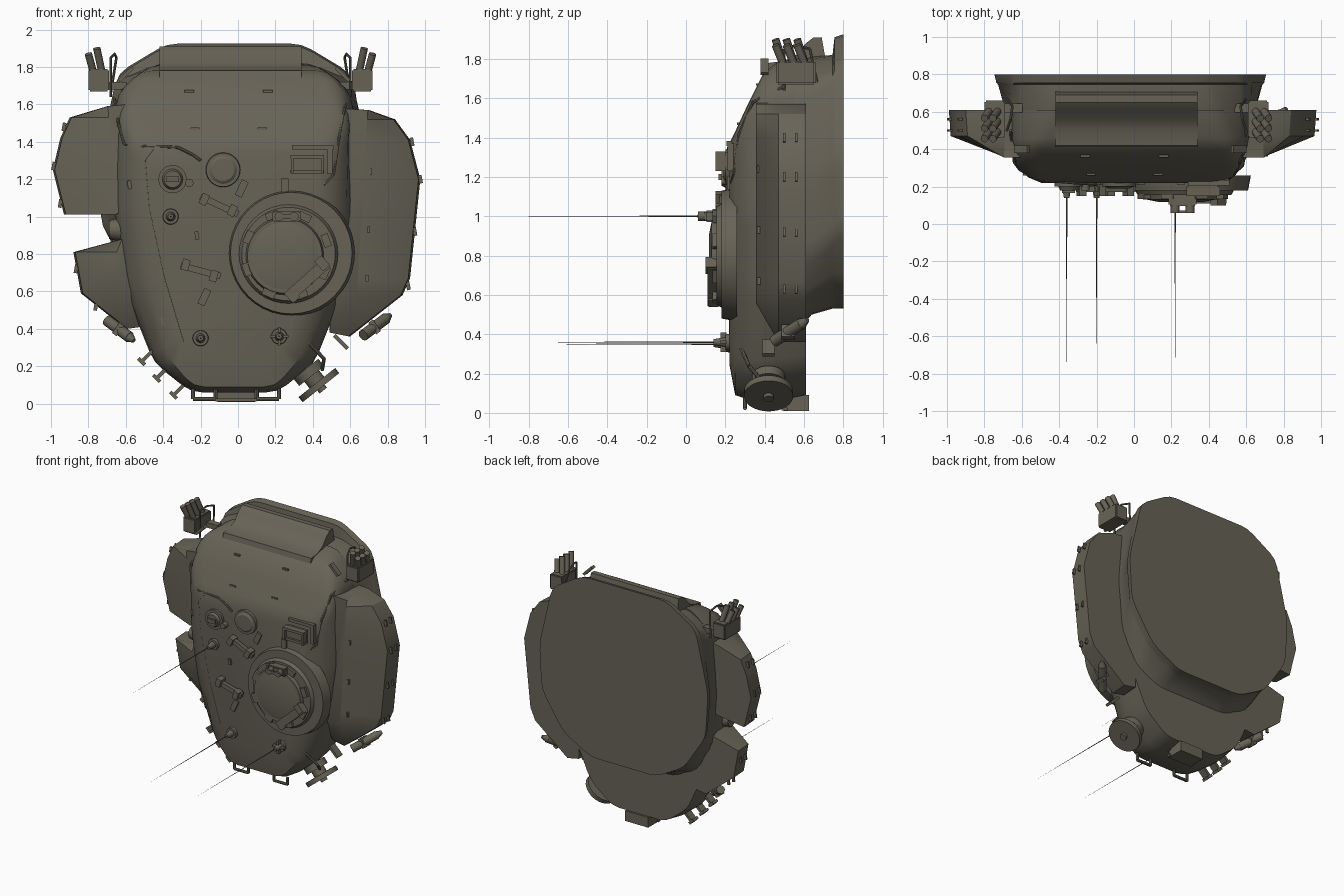
import bpy, bmesh, math
from mathutils import Matrix, Vector

cube = bpy.data.objects.get("Cube")
if cube:
    bpy.data.objects.remove(cube, do_unlink=True)

OLIVE = (0.135, 0.124, 0.094, 1)
paint = bpy.data.materials.new("olive drab paint")
paint.use_nodes = True
paint.diffuse_color = OLIVE
bsdf = paint.node_tree.nodes["Principled BSDF"]
bsdf.inputs["Base Color"].default_value = OLIVE
bsdf.inputs["Roughness"].default_value = 0.8
parts = []


def finish(name, bm):
    bmesh.ops.recalc_face_normals(bm, faces=bm.faces)
    mesh = bpy.data.meshes.new(name)
    bm.to_mesh(mesh)
    bm.free()
    mesh.materials.append(paint)
    ob = bpy.data.objects.new(name, mesh)
    bpy.context.collection.objects.link(ob)
    parts.append(ob)
    return ob


def loft(name, layers):
    """Skin a stack of (depth, outline) sections and cap both ends."""
    bm = bmesh.new()
    rings = [[bm.verts.new((x, y, z)) for x, z in pts] for y, pts in layers]
    n = len(rings[0])
    for a, b in zip(rings, rings[1:]):
        for i in range(n):
            j = (i + 1) % n
            bm.faces.new((a[i], a[j], b[j], b[i]))
    bm.faces.new(rings[0])
    bm.faces.new(rings[-1])
    return finish(name, bm)


def add_rod(bm, p, q, r, r2=None, sides=16):
    p, q = Vector(p), Vector(q)
    turn = (q - p).to_track_quat('Z', 'Y').to_matrix().to_4x4()
    bmesh.ops.create_cone(bm, cap_ends=True, segments=sides, radius1=r,
                          radius2=r if r2 is None else r2, depth=(q - p).length,
                          matrix=Matrix.Translation((p + q) / 2) @ turn)


def rod(name, p, q, r, r2=None, sides=16):
    bm = bmesh.new()
    add_rod(bm, p, q, r, r2, sides)
    return finish(name, bm)


def pipe(name, pts, r):
    bm = bmesh.new()
    for p, q in zip(pts, pts[1:]):
        add_rod(bm, p, q, r, sides=8)
    return finish(name, bm)


def disc(name, x, z, r, back, front, r2=None, sides=32):
    return rod(name, (x, back, z), (x, front, z), r, r2, sides)


def box(name, centre, size, roll=0, bevel=0):
    bm = bmesh.new()
    m = Matrix.Translation(centre) @ Matrix.Rotation(-math.radians(roll), 4, 'Y')
    bmesh.ops.create_cube(bm, size=1, matrix=m @ Matrix.Diagonal((*size, 1)))
    if bevel:
        bmesh.ops.bevel(bm, geom=bm.edges[:], offset=bevel, segments=2, affect='EDGES')
    return finish(name, bm)


def rounded(half, reach, mid=-0.02):
    """Mirror a half outline and round each corner within a fixed reach."""
    pts = [Vector((mid + x, z)) for x, z in half]
    pts += [Vector((mid - x, z)) for x, z in reversed(half)]
    out = []
    for i, p in enumerate(pts):
        before, after = pts[i - 1] - p, pts[(i + 1) % len(pts)] - p
        a = p + before * min(0.4, reach / before.length)
        b = p + after * min(0.4, reach / after.length)
        out += [a, (a + b + p * 2) / 4, b]
    return out


# Armoured shell: roof, sloped nose plate and side walls
shell = [
    (.22, [(.2, .25), (.28, .33), (.38, .68), (.46, 1.05), (.48, 1.3), (.45, 1.37)]),
    (.25, [(.22, .09), (.35, .24), (.46, .64), (.53, 1), (.55, 1.37), (.52, 1.43)]),
    (.31, [(.23, .07), (.4, .22), (.54, .62), (.6, 1), (.61, 1.48), (.56, 1.56)]),
    (.395, [(.23, .06), (.42, .21), (.58, .62), (.64, 1.05), (.62, 1.62), (.54, 1.73)]),
    (.46, [(.23, .06), (.43, .22), (.59, .62), (.65, 1.1), (.63, 1.65), (.5, 1.78)]),
    (.61, [(.23, .09), (.42, .24), (.59, .62), (.66, 1.1), (.63, 1.66), (.45, 1.81)]),
]
loft("turret_shell", [(y, rounded(h, .06)) for y, h in shell])

# Collar flaring out to the flat base
collar = [
    (.55, [(.3, .4), (.5, .53), (.62, .8), (.66, 1.2), (.63, 1.65), (.45, 1.78)]),
    (.64, [(.3, .5), (.51, .59), (.65, .82), (.68, 1.2), (.64, 1.67), (.44, 1.81)]),
    (.745, [(.3, .53), (.52, .66), (.68, .9), (.71, 1.25), (.64, 1.72), (.4, 1.82)]),
    (.755, [(.29, .53), (.52, .66), (.69, .92), (.72, 1.27), (.63, 1.75), (.37, 1.91)]),
    (.8, [(.28, .53), (.52, .66), (.71, .95), (.73, 1.3), (.62, 1.77), (.36, 1.925)]),
]
loft("base_collar", [(y, rounded(h, .06)) for y, h in collar])

# Gun mantlet cover: a concave ramp extruded across the nose
ramp = [(.41, 1.74), (.42, 1.78), (.5, 1.79), (.56, 1.82), (.61, 1.88), (.65, 1.91),
        (.69, 1.91), (.72, 1.74)]
bm = bmesh.new()
ends = [[bm.verts.new((x, y, z)) for y, z in ramp] for x in (-.42, .34)]
for i in range(len(ramp)):
    j = (i + 1) % len(ramp)
    bm.faces.new((ends[0][i], ends[0][j], ends[1][j], ends[1][i]))
for e in ends:
    bm.faces.new(e)
finish("mantlet_cover", bm)


# Side stowage boxes: inner edge proud, outer edge chamfered back
def side_box(name, side, outline):
    inner = [(side * min(x, .6 + .06 * z), z + (.2 if z < .45 else 0)) for x, z in outline]
    outer = [(side * (x - .01), z) for x, z in outline]
    back = [(side * x, z) for x, z in outline]
    loft(name, [(.355, inner), (.47, outer), (.61, back)])


side_box("left_stowage_box", 1, [(.5, 1.58), (.7, 1.57), (.84, 1.52), (.92, 1.41),
                                 (.975, 1.2), (.92, .67), (.88, .58), (.6, .36), (.5, .38)])
side_box("right_front_stowage_box", -1, [(.5, 1.61), (.7, 1.59), (.9, 1.53), (.95, 1.42),
                                         (.99, 1.25), (.93, 1.01), (.5, 1.07)])
side_box("right_rear_stowage_box", -1, [(.5, .9), (.62, .88), (.88, .81), (.84, .59),
                                        (.6, .4), (.46, .42)])

# Latches on the box rims and front faces
for x, z in [(.975, 1.2), (.93, 1.4), (.945, .92), (.91, .63), (-.985, 1.27),
             (-.93, 1.48), (-.95, 1.07), (-.865, .72), (-.76, .52)]:
    for y in (.5, .56):
        box("latch", (x, y, z), (.02, .012, .045), 10 if x > 0 else -10)
for x, z in [(.71, 1.24), (.7, .93), (.69, .67)]:
    box("panel_catch", (x, .37, z), (.014, .02, .035))

# Smoke launchers with tube clusters, guard loops and wiring
for side in (-1, 1):
    cx = side * .705 - .04
    box("launcher_box", (cx, .56, 1.73), (.11, .2, .12), bevel=.008)
    box("launcher_arm", (cx - side * .09, .62, 1.7), (.12, .05, .04))
    for i in range(3):
        for k in range(2):
            x, y = cx + side * (.045 * k - .02), .5 + .055 * i
            rod("launcher_tube", (x, y, 1.76), (x + side * .03, y - .045, 1.9 - .03 * k), .02)
    gx = side * .64 - .04
    pipe("guard_loop", [(gx, .5, 1.64), (gx, .5, 1.85), (gx - side * .02, .56, 1.87),
                        (gx - side * .03, .63, 1.85), (gx, .67, 1.66)], .007)
    box("lifting_eye", (side * .58 - .02, .4, 1.76), (.1, .04, .02), -side * 45)
    # Nose plate foot holds
    for x, z, y in [(.21, 1.67, .365), (.18, 1.47, .27)]:
        box("nose_step", (side * x - .05, y, z), (.05, .02, .012))

# Commander's cupola with hatch, periscopes and gun rail
disc("cupola_skirt", .285, .805, .34, .26, .18, .325, 40)
disc("cupola_ring", .27, .8, .27, .19, .155, .25, 40)
disc("cupola_hatch", .25, .79, .21, .16, .13, .2)
disc("hatch_dome", .25, .79, .18, .13, .118, .12)
for i in range(8):
    a = math.radians(45 * i + 20)
    c, s = math.cos(a), math.sin(a)
    box("periscope", (.26 + .225 * c, .15, .795 + .225 * s), (.04, .03, .07), 45 * i + 20)
box("gun_rail", (.37, .14, .66), (.28, .06, .06), 42)
box("rail_bracket_upper", (.45, .13, .75), (.07, .06, .05), -48)
box("rail_bracket_lower", (.29, .14, .58), (.05, .05, .07), 42)
box("sight_block", (.26, .13, 1), (.15, .07, .06), bevel=.008)
for x in (.22, .3):
    rod("sight_post", (x, .13, 1), (x, .06, 1), .024)
box("sight_bar", (.26, .065, 1), (.11, .015, .02))

# Roof hatches and vents
disc("loader_vent", -.08, 1.25, .095, .24, .2, .09)
disc("loader_vent_cap", -.08, 1.25, .075, .2, .19, .06)
disc("sight_dome", -.35, 1.2, .075, .24, .2)
disc("sight_dome_cap", -.35, 1.2, .055, .2, .18, .045)
box("dome_slot", (-.35, .175, 1.2), (.07, .02, .03))
rod("dome_plug", (-.26, .24, 1.18), (-.26, .18, 1.18), .022)

# Gunner's sight housing: a frame around a recessed window
box("sight_window", (.37, .2, 1.28), (.16, .05, .09))
box("sight_hood", (.37, .175, 1.32), (.18, .05, .02))
box("sight_sill", (.37, .18, 1.24), (.18, .04, .02))
for x in (.29, .45):
    box("sight_cheek", (x, .175, 1.28), (.015, .05, .1))
box("sight_shelf", (.4, .22, 1.37), (.22, .03, .025))
box("sight_mount", (.49, .23, 1.3), (.03, .04, .14))

# Weapon mounts and small roof plates
for x, z, roll in [(-.1, 1.06, -25), (-.2, .71, -15)]:
    box("mount_bar", (x, .185, z), (.22, .03, .035), roll)
    for d in (-.08, .07):
        box("mount_clamp", (x + d, .18, z - d * .4), (.04, .06, .06), roll)
for x, z, roll in [(.02, 1.15, -25), (-.18, .57, -25), (.25, 1.16, 0)]:
    box("roof_plate", (x, .215, z), (.04, .015, .09), roll)
for x, z, y in [(-.58, 1.17, .27), (-.48, .8, .25), (-.4, .44, .25), (-.22, .9, .215)]:
    box("roof_cleat", (x, y, z), (.02, .02, .045), 10)

# Raised seam along the edge of the flat roof plate
pipe("roof_seam", [(-.45, .221, 1.36), (-.495, .221, 1.3), (-.475, .221, 1.05),
                   (-.395, .221, .68), (-.29, .221, .33)], .002)

# Aerials
for x, z in [(-.36, 1), (-.2, .35), (.22, .36)]:
    disc("aerial_base", x, z, .045, .24, .2, .04)
    disc("aerial_spring", x, z, .025, .2, .14, .015)
    rod("aerial", (x, .15, z), (x, -.8, z), .004, .0002, 8)
for roll in (0, 90):
    box("sensor_cross", (.22, .19, .36), (.1, .03, .014), roll)

# Cables across the roof and up to the launchers
pipe("launcher_cable", [(-.66, .5, 1.63), (-.64, .33, 1.5), (-.61, .29, 1.39),
                        (-.5, .235, 1.375), (-.32, .22, 1.37), (-.24, .215, 1.33), (-.2, .21, 1.3)], .008)
pipe("sight_cable", [(.6, .5, 1.66), (.57, .34, 1.58), (.54, .27, 1.42), (.51, .245, 1.22),
                     (.46, .23, 1.17)], .008)

# Cable reel on the rear corner, axis pointing outward
hub, axis = Vector((.4, .42, .14)), Vector((.62, 0, -.78))
for name, near, far, r in [("reel_inner_rim", -.06, -.01, .085), ("reel_drum", -.11, .06, .05),
                           ("reel_outer_rim", .035, .07, .125), ("reel_nut", .07, .09, .025)]:
    rod(name, hub + axis * near, hub + axis * far, r, sides=32)
pipe("reel_strut", [(.27, .23, .44), (.46, .32, .24), (.45, .37, .18)], .01)

# Rear tray, tow loops and bumper bars
box("rear_tray", (-.01, .56, .05), (.2, .13, .08))
for z in (.02, .07):
    box("tray_lip", (-.01, .5, z), (.22, .03, .015))
for side in (-1, 1):
    a, b = side * .11 - .01, side * .23 - .01
    pipe("tow_loop", [(a, .3, .08), (a, .3, .025), (b, .3, .025), (b, .3, .08)], .011)
for x, z in [(-.48, .26), (-.4, .17), (-.31, .08)]:
    box("rear_step", (x, .4, z), (.1, .06, .02), 45)
    box("step_foot", (x - .035, .4, z - .035), (.02, .06, .05), 45)
box("left_step", (.55, .42, .33), (.1, .06, .02), -45)

# Extinguisher bottles on both flanks
for c, d, roll in [((.73, .52, .41), (.06, .07, .045), 35), ((-.64, .52, .4), (.06, -.05, -.045), -35)]:
    c, d = Vector(c), Vector(d)
    rod("bottle", c - d, c + d, .03)
    rod("bottle_neck", c + d, c + d * 1.4, .028, .012)
    box("bottle_strap", c, (.03, .07, .075), roll)
rod("side_vent", (-.6, .42, .93), (-.69, .42, .93), .07, .05)

bpy.ops.object.select_all(action='DESELECT')
for ob in parts:
    ob.select_set(True)
bpy.context.view_layer.objects.active = parts[0]
bpy.ops.object.shade_smooth_by_angle(angle=math.radians(32))
